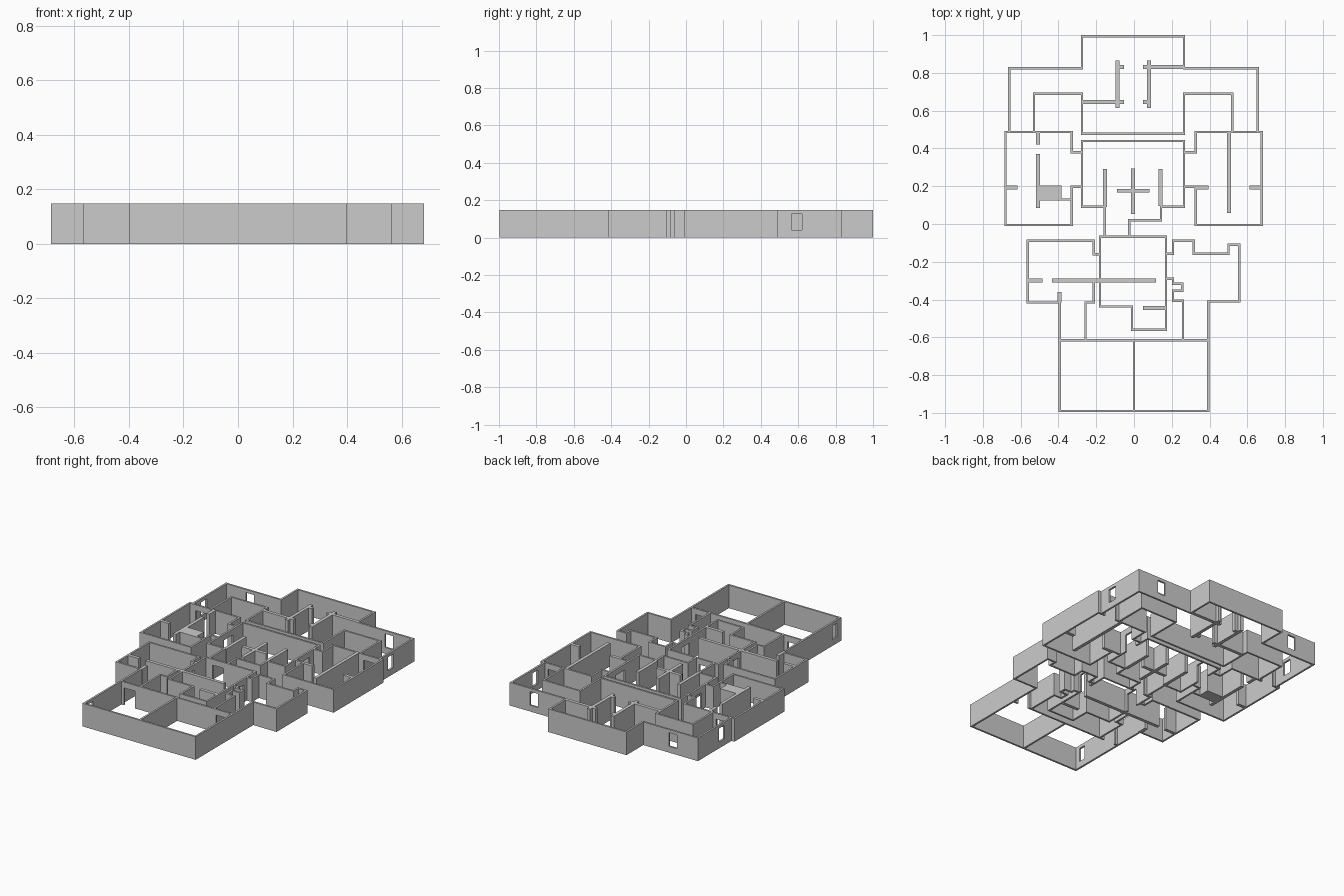
import bpy

H = 0.147      # wall height
THIN = 0.012   # room outline walls
THICK = 0.021  # interior partitions

# Openings: x, y, width, bottom, top
WIN, DOOR = (0.04, 0.127), (0.0, 0.11)
openings = [(x, y, w, *z) for x, y, w, z in [
    (0.655, 0.592, 0.056, WIN), (-0.66, 0.592, 0.056, WIN),
    (0.49, 0.825, 0.056, WIN), (-0.49, 0.825, 0.056, WIN),
    (-0.393, -0.93, 0.045, WIN),
    (-0.33, -0.615, 0.08, DOOR), (0.32, -0.615, 0.08, DOOR),
    (-0.275, 0.29, 0.09, DOOR), (0.265, 0.29, 0.09, DOOR),
    (-0.09, -0.067, 0.08, DOOR),
    (-0.18, -0.23, 0.08, DOOR), (0.17, -0.23, 0.08, DOOR),
    (-0.595, 0.487, 0.08, DOOR), (0.588, 0.487, 0.08, DOOR)]]


def add_box(verts, faces, x0, x1, y0, y1, z0, z1):
    n = len(verts)
    verts += [(x, y, z) for z in (z0, z1) for x, y in
              ((x0, y0), (x1, y0), (x1, y1), (x0, y1))]
    faces += [[n + i for i in f] for f in
              ((3, 2, 1, 0), (4, 5, 6, 7), (0, 1, 5, 4),
               (1, 2, 6, 5), (2, 3, 7, 6), (3, 0, 4, 7))]


def add_wall(verts, faces, a, b, t, ext):
    """Axis-aligned wall from a to b, split around any opening on it."""
    ax = 0 if abs(a[0] - b[0]) > abs(a[1] - b[1]) else 1
    lo, hi = sorted((a[ax], b[ax]))
    c = a[1 - ax]
    lo, hi = lo - ext, hi + ext

    def piece(s, e, z0, z1):
        if e - s < 1e-4 or z1 - z0 < 1e-4:
            return
        r = ((s, e), (c - t / 2, c + t / 2))
        rx, ry = r if ax == 0 else r[::-1]
        add_box(verts, faces, *rx, *ry, z0, z1)

    here = sorted((o[ax], *o[2:]) for o in openings
                  if abs(o[1 - ax] - c) < 0.004 and lo < o[ax] - o[2] / 2
                  and o[ax] + o[2] / 2 < hi)
    s = lo
    for p, w, z0, z1 in here:
        piece(s, p - w / 2, 0, H)
        piece(p - w / 2, p + w / 2, 0, z0)
        piece(p - w / 2, p + w / 2, z1, H)
        s = p + w / 2
    piece(s, hi, 0, H)


def make(name, verts, faces):
    me = bpy.data.meshes.new(name)
    me.from_pydata(verts, [], faces)
    bpy.context.collection.objects.link(bpy.data.objects.new(name, me))


def walls(name, *paths):
    verts, faces = [], []
    for path in paths:
        for a, b in zip(path, path[1:]):
            add_wall(verts, faces, a, b, THIN, THIN / 2)
    make(name, verts, faces)


def partitions(name, *segments):
    verts, faces = [], []
    for x0, y0, x1, y1 in segments:
        add_wall(verts, faces, (x0, y0), (x1, y1), THICK, 0)
    make(name, verts, faces)


# Rear wing outline
walls("rear_wing_walls",
      [(-0.66, 0.49), (-0.66, 0.825), (-0.275, 0.825), (-0.275, 0.994),
       (0.265, 0.994), (0.265, 0.825), (0.655, 0.825), (0.655, 0.49)],
      [(-0.53, 0.49), (-0.53, 0.69), (-0.275, 0.69), (-0.275, 0.478),
       (0.265, 0.478), (0.265, 0.69), (0.52, 0.69), (0.52, 0.49)])

# Side rooms
walls("left_room_walls",
      [(-0.275, 0.38), (-0.33, 0.38), (-0.33, 0.487), (-0.68, 0.487),
       (-0.68, -0.005), (-0.33, -0.005), (-0.33, 0.197), (-0.275, 0.197)],
      [(-0.39, 0.13), (-0.33, 0.13)])
walls("right_room_walls",
      [(0.265, 0.38), (0.327, 0.38), (0.327, 0.487), (0.676, 0.487),
       (0.676, -0.005), (0.327, -0.005), (0.327, 0.197), (0.265, 0.197)])

# Central room and the passage leading forward
walls("central_room_walls",
      [(-0.155, -0.067), (-0.155, 0.092), (-0.275, 0.092), (-0.275, 0.44),
       (0.265, 0.44), (0.265, 0.092), (0.143, 0.092), (0.143, 0.02),
       (-0.025, 0.02), (-0.025, -0.067)])

# Front hall
walls("front_hall_walls",
      [(-0.18, -0.067), (0.17, -0.067), (0.17, -0.56), (-0.01, -0.56),
       (-0.01, -0.437), (-0.18, -0.437), (-0.18, -0.067)])

# Front side rooms
walls("front_left_room_walls",
      [(-0.18, -0.16), (-0.213, -0.16), (-0.213, -0.088), (-0.563, -0.088),
       (-0.563, -0.415), (-0.393, -0.415), (-0.393, -0.615)],
      [(-0.18, -0.297), (-0.213, -0.297), (-0.213, -0.415),
       (-0.257, -0.415), (-0.257, -0.615)])
walls("front_right_room_walls",
      [(0.17, -0.157), (0.207, -0.157), (0.207, -0.088), (0.317, -0.088),
       (0.317, -0.157), (0.5, -0.157), (0.5, -0.11), (0.557, -0.11),
       (0.557, -0.41), (0.393, -0.41), (0.393, -0.615)],
      [(0.17, -0.29), (0.207, -0.29), (0.207, -0.316), (0.256, -0.316),
       (0.256, -0.354), (0.207, -0.354), (0.207, -0.407), (0.26, -0.407),
       (0.26, -0.615)])

# Twin front rooms
walls("twin_front_room_walls",
      [(-0.393, -0.615), (0.393, -0.615), (0.393, -0.99), (-0.393, -0.99),
       (-0.393, -0.615)],
      [(0.0, -0.615), (0.0, -0.99)])

# Interior partitions
partitions("rear_partitions",
           (-0.088, 0.615, -0.088, 0.865), (0.08, 0.615, 0.08, 0.865),
           (-0.275, 0.647, -0.053, 0.647), (0.047, 0.647, 0.08, 0.647),
           (-0.088, 0.832, -0.053, 0.832), (0.047, 0.832, 0.265, 0.832))
partitions("left_room_partitions",
           (-0.507, 0.42, -0.507, 0.487), (-0.507, 0.085, -0.507, 0.37),
           (-0.68, 0.193, -0.617, 0.193))
partitions("right_room_partitions",
           (0.503, 0.058, 0.503, 0.487), (0.612, 0.193, 0.676, 0.193),
           (0.327, 0.193, 0.395, 0.193))
partitions("central_partitions",
           (-0.005, 0.053, -0.005, 0.295), (-0.09, 0.176, 0.082, 0.176),
           (-0.153, 0.09, -0.153, 0.29), (0.14, 0.095, 0.14, 0.29))
partitions("front_partitions",
           (-0.563, -0.299, -0.485, -0.299), (-0.435, -0.299, 0.117, -0.299),
           (-0.394, -0.415, -0.394, -0.36), (0.047, -0.445, 0.17, -0.445))

# Solid block in the left room
v, f = [], []
add_box(v, f, -0.5, -0.383, 0.124, 0.204, 0, H)
make("left_room_block", v, f)
